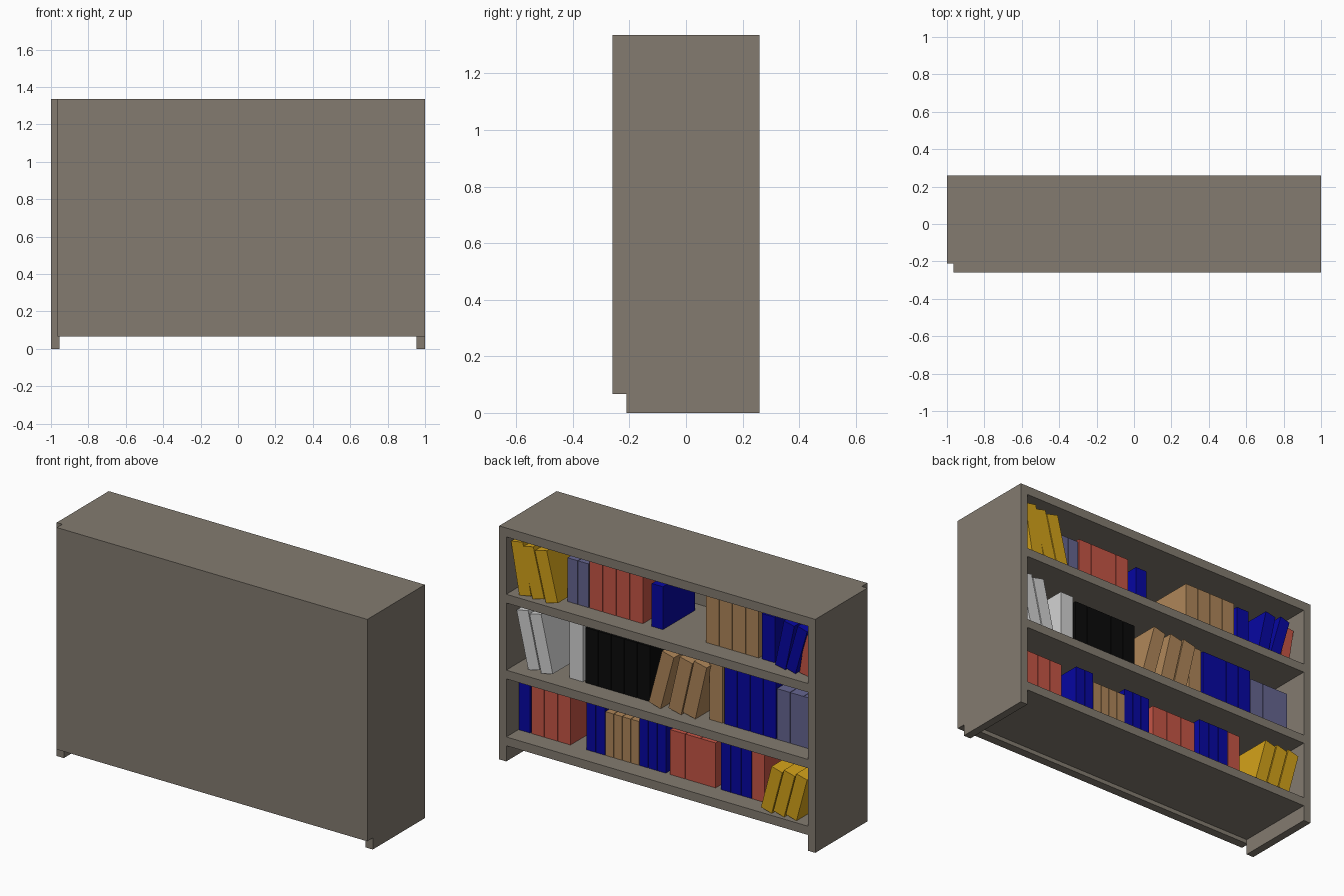
import bpy
import math
from mathutils import Matrix, Vector

if "Cube" in bpy.data.objects:
    bpy.data.objects.remove(bpy.data.objects["Cube"])


def material(name, rgb):
    m = bpy.data.materials.new(name)
    m.diffuse_color = (*rgb, 1)
    m.use_nodes = True
    m.node_tree.nodes["Principled BSDF"].inputs["Base Color"].default_value = m.diffuse_color
    return m


WOOD = material("grey_brown_wood", (0.227, 0.198, 0.162))
GOLD = material("gold", (0.65, 0.36, 0.01))
SLATE = material("slate_blue", (0.13, 0.13, 0.28))
RED = material("brick_red", (0.56, 0.09, 0.06))
BLUE = material("deep_blue", (0.002, 0.002, 0.36))
TAN = material("tan", (0.43, 0.24, 0.10))
WHITE = material("off_white", (0.65, 0.65, 0.65))
BLACK = material("black", (0.003, 0.003, 0.003))


def box(name, x0, x1, y0, y1, z0, z1, mat):
    """Box from its bounds."""
    v = [(x, y, z) for x in (x0, x1) for y in (y0, y1) for z in (z0, z1)]
    f = [(0, 1, 3, 2), (4, 6, 7, 5), (0, 4, 5, 1),
         (2, 3, 7, 6), (0, 2, 6, 4), (1, 5, 7, 3)]
    me = bpy.data.meshes.new(name)
    me.from_pydata(v, [], f)
    me.materials.append(mat)
    ob = bpy.data.objects.new(name, me)
    bpy.context.collection.objects.link(ob)
    return ob


# Case: side panels, back panel, top and shelves
FRONT, REAR, HIGH = 0.26, -0.21, 1.335
box("left_side", -1.0, -0.955, REAR, FRONT, 0, HIGH, WOOD)
box("right_side", 0.955, 1.0, REAR, FRONT, 0, HIGH, WOOD)
box("back_panel", -0.965, 1.0, -0.26, REAR, 0.066, HIGH, WOOD)
box("top_panel", -0.955, 0.955, REAR, FRONT, 1.284, HIGH, WOOD)
SHELVES = (0.14, 0.522, 0.956)
for z in SHELVES:
    box("shelf", -0.955, 0.955, REAR, FRONT, z - 0.05, z, WOOD)


def books(z, mat, x_hi, x_lo, count, height, lean=0, y=0.15):
    """Row of books from x_hi down to x_lo; positive lean tips towards +x."""
    pitch = (x_hi - x_lo) / count
    for i in range(count):
        hi = x_hi - i * pitch
        lo = hi - pitch + (0.003 if not lean else 0.008)
        ob = box("book", lo, hi, y - 0.29, y, z, z + height, mat)
        if lean:
            p = Vector((hi if lean > 0 else lo, 0, z))
            ob.data.transform(Matrix.Translation(p)
                              @ Matrix.Rotation(math.radians(lean), 4, 'Y')
                              @ Matrix.Translation(-p))


low, mid, top = SHELVES

# Top shelf books
books(top, GOLD, 0.894, 0.81, 1, 0.30, 10, 0.23)
books(top, GOLD, 0.81, 0.64, 2, 0.29, 14, 0.23)
books(top, SLATE, 0.645, 0.51, 2, 0.25)
books(top, RED, 0.505, 0.165, 4, 0.27)
books(top, BLUE, 0.112, 0.038, 1, 0.245)
books(top, TAN, -0.233, -0.568, 4, 0.272)
books(top, BLUE, -0.585, -0.67, 1, 0.26)
books(top, BLUE, -0.695, -0.77, 1, 0.27, -12, 0.19)
books(top, BLUE, -0.77, -0.84, 1, 0.27, -16, 0.20)
books(top, RED, -0.85, -0.915, 1, 0.23, -9, 0.19)

# Middle shelf books
books(mid, WHITE, 0.865, 0.70, 2, 0.33, 13, 0.19)
books(mid, WHITE, 0.632, 0.545, 1, 0.335)
books(mid, BLACK, 0.53, 0.12, 5, 0.315)
books(mid, TAN, 0.105, 0.02, 1, 0.325, -15, 0.19)
books(mid, TAN, -0.02, -0.20, 2, 0.32, -13, 0.19)
books(mid, TAN, -0.255, -0.34, 1, 0.335)
books(mid, BLUE, -0.35, -0.677, 4, 0.335)
books(mid, SLATE, -0.68, -0.935, 3, 0.29)

# Bottom shelf books
books(low, BLUE, 0.953, 0.878, 1, 0.29)
books(low, RED, 0.873, 0.623, 3, 0.272)
books(low, BLUE, 0.525, 0.405, 2, 0.30)
books(low, TAN, 0.405, 0.19, 4, 0.25)
books(low, BLUE, 0.19, 0.02, 3, 0.287)
books(low, RED, -0.005, -0.295, 3, 0.257)
books(low, BLUE, -0.325, -0.522, 3, 0.293)
books(low, RED, -0.522, -0.605, 1, 0.29)
books(low, GOLD, -0.64, -0.875, 3, 0.26, -15, 0.24)
